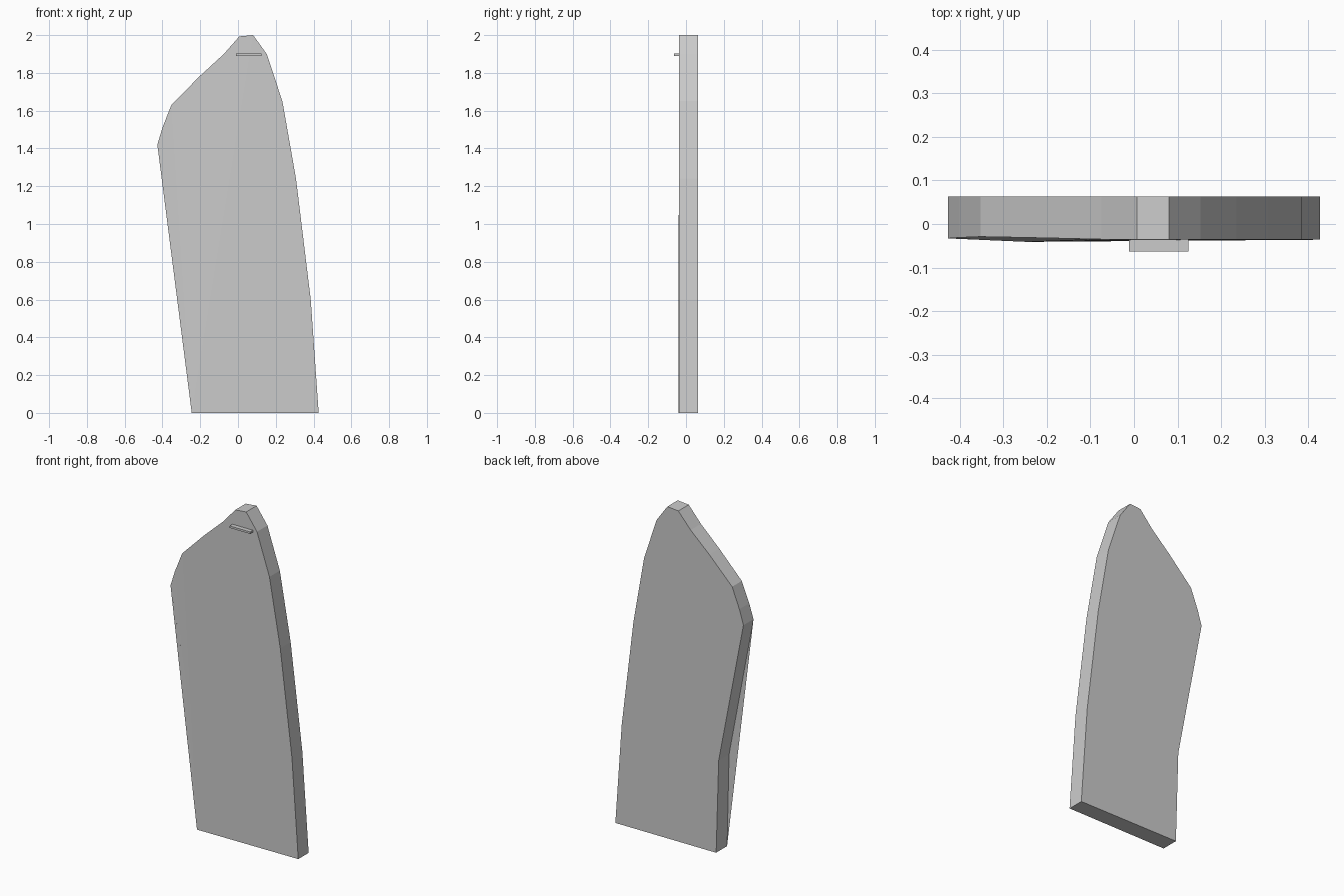
import bpy
import bmesh

cube = bpy.data.objects.get("Cube")
if cube:
    bpy.data.objects.remove(cube, do_unlink=True)

grey = bpy.data.materials.new("plain grey")
grey.use_nodes = True
colour = (0.6, 0.6, 0.6, 1)
grey.diffuse_color = colour
grey.node_tree.nodes["Principled BSDF"].inputs["Base Color"].default_value = colour

BACK = 0.063


def add_object(name, bm):
    bmesh.ops.recalc_face_normals(bm, faces=bm.faces)
    mesh = bpy.data.meshes.new(name)
    bm.to_mesh(mesh)
    bm.free()
    mesh.materials.append(grey)
    obj = bpy.data.objects.new(name, mesh)
    bpy.context.collection.objects.link(obj)
    return obj


# Slab outline: x, z and the slightly warped front depth
outline = [
    (-0.245, 0, -0.041), (0.427, 0, -0.036), (0.385, 0.6, -0.036),
    (0.307, 1.24, -0.036), (0.235, 1.65, -0.036), (0.152, 1.9, -0.036),
    (0.08, 2, -0.036), (0.007, 1.993, -0.036), (-0.075, 1.9, -0.035),
    (-0.2, 1.785, -0.032), (-0.352, 1.632, -0.029), (-0.4, 1.51, -0.031),
    (-0.427, 1.42, -0.033), (-0.262, 0.56, -0.036),
]
bm = bmesh.new()
front = [bm.verts.new((x, y, z)) for x, z, y in outline]
back = [bm.verts.new((x, BACK, z)) for x, z, y in outline]
front_face = bm.faces.new(front)
bm.faces.new(back[::-1])
for i in range(len(front)):
    j = (i + 1) % len(front)
    bm.faces.new((front[i], back[i], back[j], front[j]))
bmesh.ops.triangulate(bm, faces=[front_face])
add_object("panel", bm)

# Thin ledge near the tip
bm = bmesh.new()
bmesh.ops.create_cube(bm, size=1)
bmesh.ops.scale(bm, vec=(0.136, 0.03, 0.012), verts=bm.verts)
bmesh.ops.translate(bm, vec=(0.057, -0.048, 1.896), verts=bm.verts)
add_object("front_ledge", bm)
